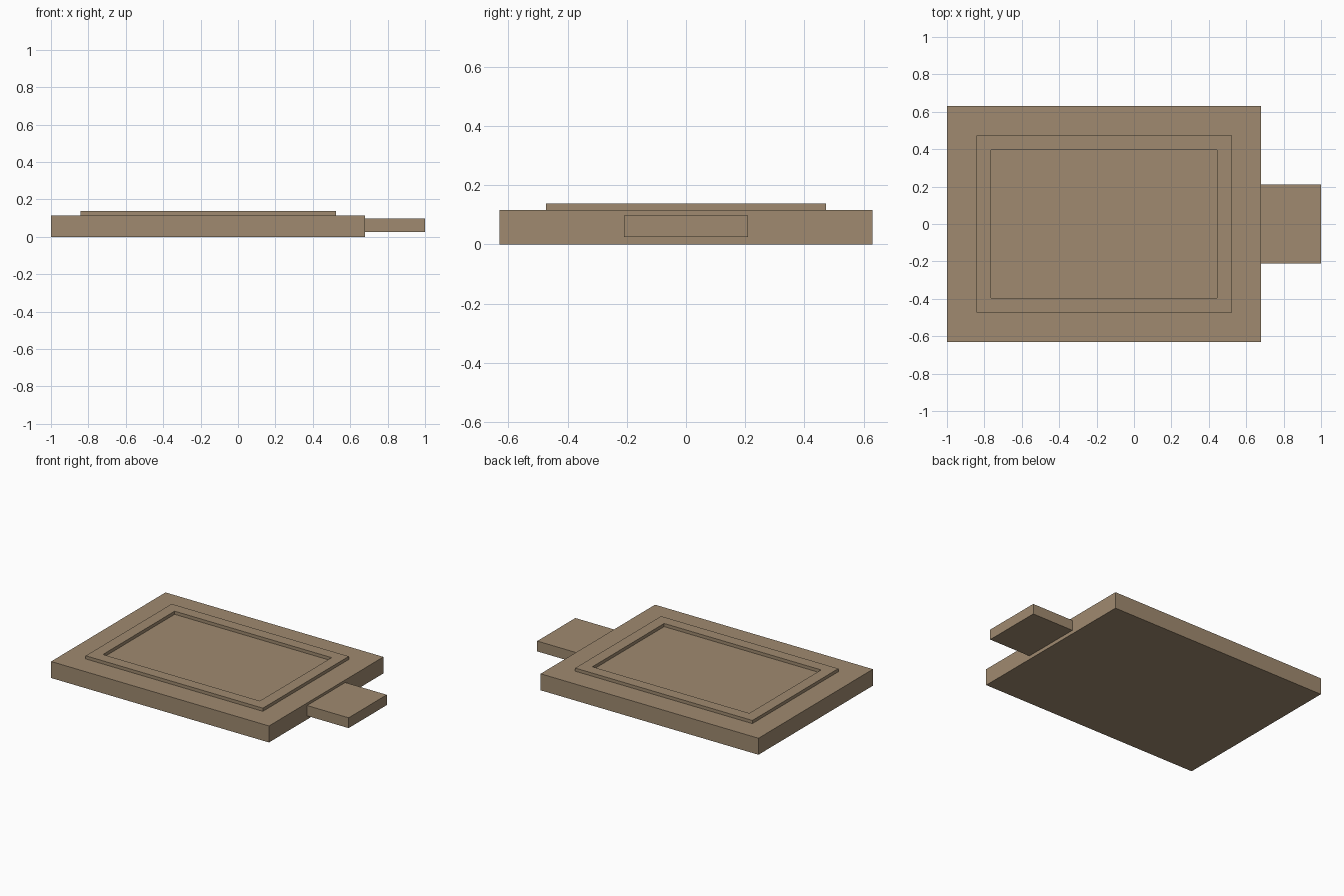
import bpy
import bmesh

cube = bpy.data.objects.get("Cube")
if cube:
    bpy.data.objects.remove(cube, do_unlink=True)

wood = bpy.data.materials.new("warm_brown_wood")
wood.use_nodes = True
COLOR = (0.35, 0.255, 0.16, 1)
wood.diffuse_color = COLOR
wood.node_tree.nodes["Principled BSDF"].inputs["Base Color"].default_value = COLOR

BOARD_X = -0.16
BOARD_TOP = 0.115
FRAME_TOP = 0.137


def finish(name, bm):
    bmesh.ops.recalc_face_normals(bm, faces=bm.faces)
    mesh = bpy.data.meshes.new(name)
    bm.to_mesh(mesh)
    bm.free()
    mesh.materials.append(wood)
    obj = bpy.data.objects.new(name, mesh)
    bpy.context.collection.objects.link(obj)
    return obj


def box(name, x0, x1, half_y, z0, z1):
    bm = bmesh.new()
    bmesh.ops.create_cube(bm, size=1)
    bmesh.ops.scale(bm, vec=(x1 - x0, 2 * half_y, z1 - z0), verts=bm.verts)
    bmesh.ops.translate(bm, vec=((x0 + x1) / 2, 0, (z0 + z1) / 2), verts=bm.verts)
    return finish(name, bm)


def rim(name, cx, half_x, half_y, width, z0, z1):
    # Rectangular ring extruded upward, with mitred corners
    bm = bmesh.new()
    corners = [(-1, -1), (1, -1), (1, 1), (-1, 1)]
    outer, inner = [
        [bm.verts.new((cx + sx * (half_x - w), sy * (half_y - w), z0)) for sx, sy in corners]
        for w in (0, width)
    ]
    faces = []
    for i in range(4):
        j = (i + 1) % 4
        faces.append(bm.faces.new((outer[i], outer[j], inner[j], inner[i])))
    ext = bmesh.ops.extrude_face_region(bm, geom=faces, use_keep_orig=True)
    top = [v for v in ext["geom"] if isinstance(v, bmesh.types.BMVert)]
    bmesh.ops.translate(bm, vec=(0, 0, z1 - z0), verts=top)
    return finish(name, bm)


# Main slab
box("board", -1, 0.68, 0.63, 0, BOARD_TOP)

# Raised border on top, open in the middle
rim("raised_border", BOARD_X, 0.683, 0.473, 0.078, BOARD_TOP, FRAME_TOP)

# Short flat handle on one end
box("handle", 0.68, 1, 0.21, 0.025, 0.097)
